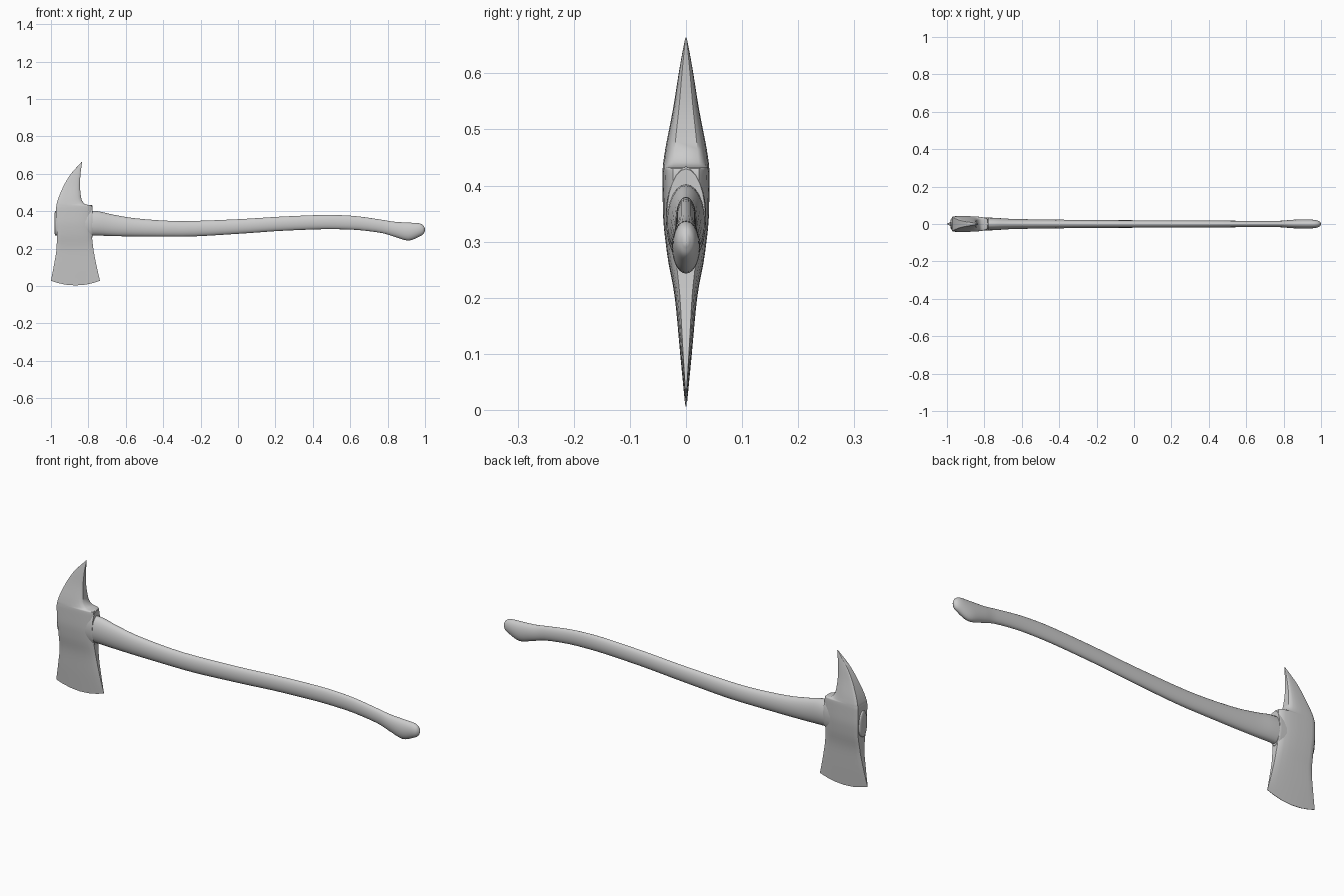
import bpy, bmesh, math

if "Cube" in bpy.data.objects:
    bpy.data.objects.remove(bpy.data.objects["Cube"])


def smooth_rows(rows, n):
    """Monotone cubic resampling of a table of section parameters."""
    k = len(rows)
    d = [[b - a for a, b in zip(rows[i], rows[i + 1])] for i in range(k - 1)]
    tan = [d[0]]
    for i in range(1, k - 1):
        tan.append([2 * a * b / (a + b) if a * b > 0 else 0 for a, b in zip(d[i - 1], d[i])])
    tan.append(d[-1])
    out = []
    for i in range(k - 1):
        for j in range(n):
            t = j / n
            h0, h1 = 2 * t**3 - 3 * t**2 + 1, t**3 - 2 * t**2 + t
            h2, h3 = 3 * t**2 - 2 * t**3, t**3 - t**2
            out.append([h0 * a + h1 * ma + h2 * b + h3 * mb for a, ma, b, mb in
                        zip(rows[i], tan[i], rows[i + 1], tan[i + 1])])
    return out + [list(rows[-1])]


def loft(name, rings, angle):
    bm = bmesh.new()
    vs = [[bm.verts.new(p) for p in r] for r in rings]
    n = len(vs[0])
    for a, b in zip(vs, vs[1:]):
        for i in range(n):
            bm.faces.new((a[i], a[(i + 1) % n], b[(i + 1) % n], b[i]))
    bm.faces.new(vs[0][::-1])
    bm.faces.new(vs[-1])
    bmesh.ops.recalc_face_normals(bm, faces=bm.faces)
    me = bpy.data.meshes.new(name)
    bm.to_mesh(me)
    bm.free()
    ob = bpy.data.objects.new(name, me)
    bpy.context.collection.objects.link(ob)
    bpy.ops.object.select_all(action='DESELECT')
    ob.select_set(True)
    bpy.context.view_layer.objects.active = ob
    bpy.ops.object.shade_smooth_by_angle(angle=math.radians(angle))
    return ob


# Axe head: z, left x, right x, half thickness, upward curve of the corners
head = [
    (0.003, -1.0, -0.738, 0.001, 0.025),
    (0.10, -0.984, -0.757, 0.0105, 0.012),
    (0.20, -0.970, -0.774, 0.020, 0.004),
    (0.28, -0.968, -0.781, 0.034, 0),
    (0.35, -0.972, -0.781, 0.041, 0),
    (0.415, -0.973, -0.780, 0.042, 0),
    (0.430, -0.971, -0.782, 0.0415, 0.0),
    (0.437, -0.970, -0.815, 0.041, 0),
    (0.465, -0.962, -0.837, 0.037, 0),
    (0.54, -0.930, -0.845, 0.0225, 0),
    (0.60, -0.893, -0.842, 0.013, 0),
    (0.645, -0.853, -0.836, 0.005, 0),
    (0.664, -0.836, -0.833, 0.001, 0),
]
# Half cross-section, mirrored across y: fraction of width, fraction of thickness
half = [(0, 0.86), (0.035, 0.97), (0.12, 1), (0.3, 1), (0.5, 0.99),
        (0.7, 0.95), (0.85, 0.86), (0.95, 0.74), (1, 0.55)]
section = half + [(u, -v) for u, v in reversed(half)]
rings = []
for z, xl, xr, t, c in smooth_rows(head, 4):
    rings.append([(xl + (xr - xl) * u, t * v, z + c * (2 * u - 1) ** 2) for u, v in section])
loft("axe_head", rings, 40)

# Handle: x, top z, bottom z, half width
handle = [
    (-0.981, 0.385, 0.285, 0.020),
    (-0.977, 0.400, 0.270, 0.029),
    (-0.78, 0.402, 0.270, 0.034),
    (-0.67, 0.382, 0.267, 0.028),
    (-0.55, 0.362, 0.265, 0.025),
    (-0.30, 0.347, 0.264, 0.022),
    (0.0, 0.357, 0.279, 0.020),
    (0.25, 0.372, 0.296, 0.019),
    (0.48, 0.380, 0.304, 0.018),
    (0.60, 0.376, 0.302, 0.017),
    (0.77, 0.354, 0.283, 0.017),
    (0.84, 0.343, 0.262, 0.022),
    (0.91, 0.339, 0.243, 0.025),
    (0.965, 0.336, 0.262, 0.022),
    (0.99, 0.325, 0.277, 0.015),
    (1.0, 0.308, 0.294, 0.004),
]
N = 24
rings = []
for x, top, bot, w in smooth_rows(handle, 4):
    ring = []
    for i in range(N):
        a = 2 * math.pi * i / N
        ring.append((x, w * math.cos(a), (top + bot) / 2 + (top - bot) / 2 * math.sin(a)))
    rings.append(ring)
loft("handle", rings, 50)

# Raised collar around the eye of the head
rings = []
for x, s in [(-0.85, 1), (-0.79, 1), (-0.783, 0.985), (-0.779, 0.95)]:
    rings.append([(x, 0.036 * s * math.cos(2 * math.pi * i / N),
                   0.345 + 0.089 * s * math.sin(2 * math.pi * i / N)) for i in range(N)])
loft("eye_collar", rings, 50)
